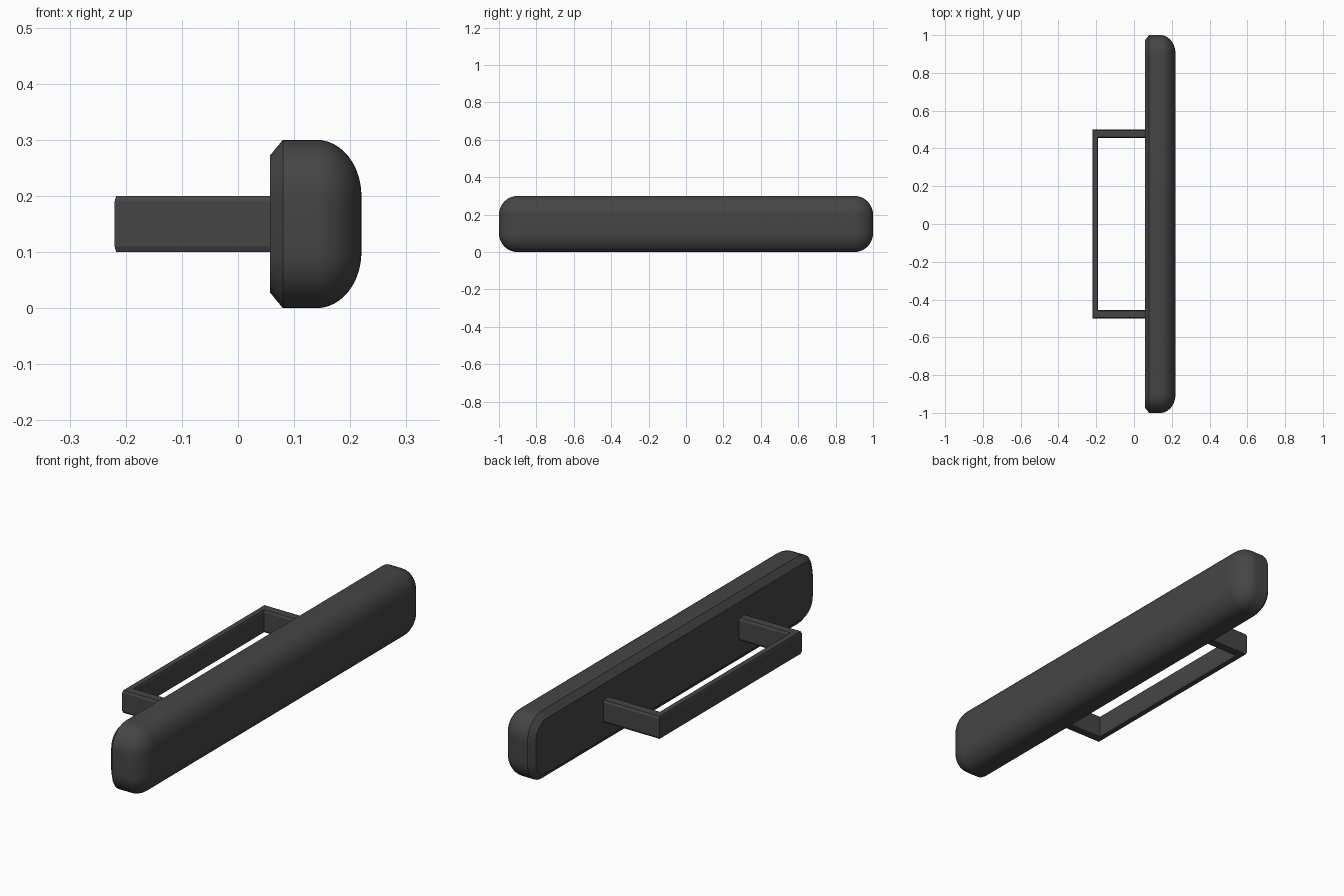
import bpy, math

if "Cube" in bpy.data.objects:
    bpy.data.objects.remove(bpy.data.objects["Cube"])

mat = bpy.data.materials.new("dark_grey")
mat.diffuse_color = (0.06, 0.06, 0.06, 1)
mat.use_nodes = True
mat.node_tree.nodes["Principled BSDF"].inputs["Base Color"].default_value = mat.diffuse_color


def make_object(name, verts, faces, smooth):
    mesh = bpy.data.meshes.new(name)
    mesh.from_pydata(verts, [], faces)
    mesh.materials.append(mat)
    ob = bpy.data.objects.new(name, mesh)
    bpy.context.collection.objects.link(ob)
    bpy.ops.object.select_all(action='DESELECT')
    ob.select_set(True)
    bpy.context.view_layer.objects.active = ob
    bpy.ops.object.mode_set(mode='EDIT')
    bpy.ops.mesh.select_all(action='SELECT')
    bpy.ops.mesh.remove_doubles(threshold=1e-5)
    bpy.ops.mesh.normals_make_consistent(inside=False)
    bpy.ops.object.mode_set(mode='OBJECT')
    if smooth:
        bpy.ops.object.shade_smooth_by_angle(angle=math.radians(30))
    return ob


def loft(rings):
    """Join equal closed rings into a capped solid."""
    n = len(rings[0])
    verts = [v for r in rings for v in r]
    faces = [(k * n + i, k * n + (i + 1) % n, (k + 1) * n + (i + 1) % n, (k + 1) * n + i)
             for k in range(len(rings) - 1) for i in range(n)]
    faces += [tuple(range(n)), tuple(range((len(rings) - 1) * n, len(rings) * n))]
    return verts, faces


def rounded_ring(x, inset, seg=10):
    """Rounded rectangle in the YZ plane, shrunk by inset."""
    r = 0.1 - inset
    ring = []
    for q, (sy, sz) in enumerate([(1, 1), (-1, 1), (-1, -1), (1, -1)]):
        for i in range(seg + 1):
            a = math.radians(90) * (q + i / seg)
            ring.append((x, sy * 0.9 + r * math.cos(a), 0.15 + sz * 0.05 + r * math.sin(a)))
    return ring


# Padded bar: chamfered back, straight rim, elliptical rounded front
rings = [rounded_ring(0.057, 0.028), rounded_ring(0.08, 0)]
for i in range(13):
    a = math.radians(90) * i / 12
    rings.append(rounded_ring(0.14 + 0.08 * math.sin(a), 0.1 * (1 - math.cos(a))))
make_object("padded_bar", *loft(rings), True)

# U-shaped bracket: chamfered flat section, mitred at both corners
section = [(0, 0.11), (0.1, 0.1), (0.9, 0.1), (1, 0.11),
           (1, 0.19), (0.9, 0.2), (0.1, 0.2), (0, 0.19)]


def bracket_ring(side, corner):
    return [(-0.22 + 0.03 * t if corner else 0.07, side * (0.5 - 0.045 * t), z)
            for t, z in section]


make_object("rear_bracket", *loft([bracket_ring(-1, False), bracket_ring(-1, True),
                                   bracket_ring(1, True), bracket_ring(1, False)]), False)
